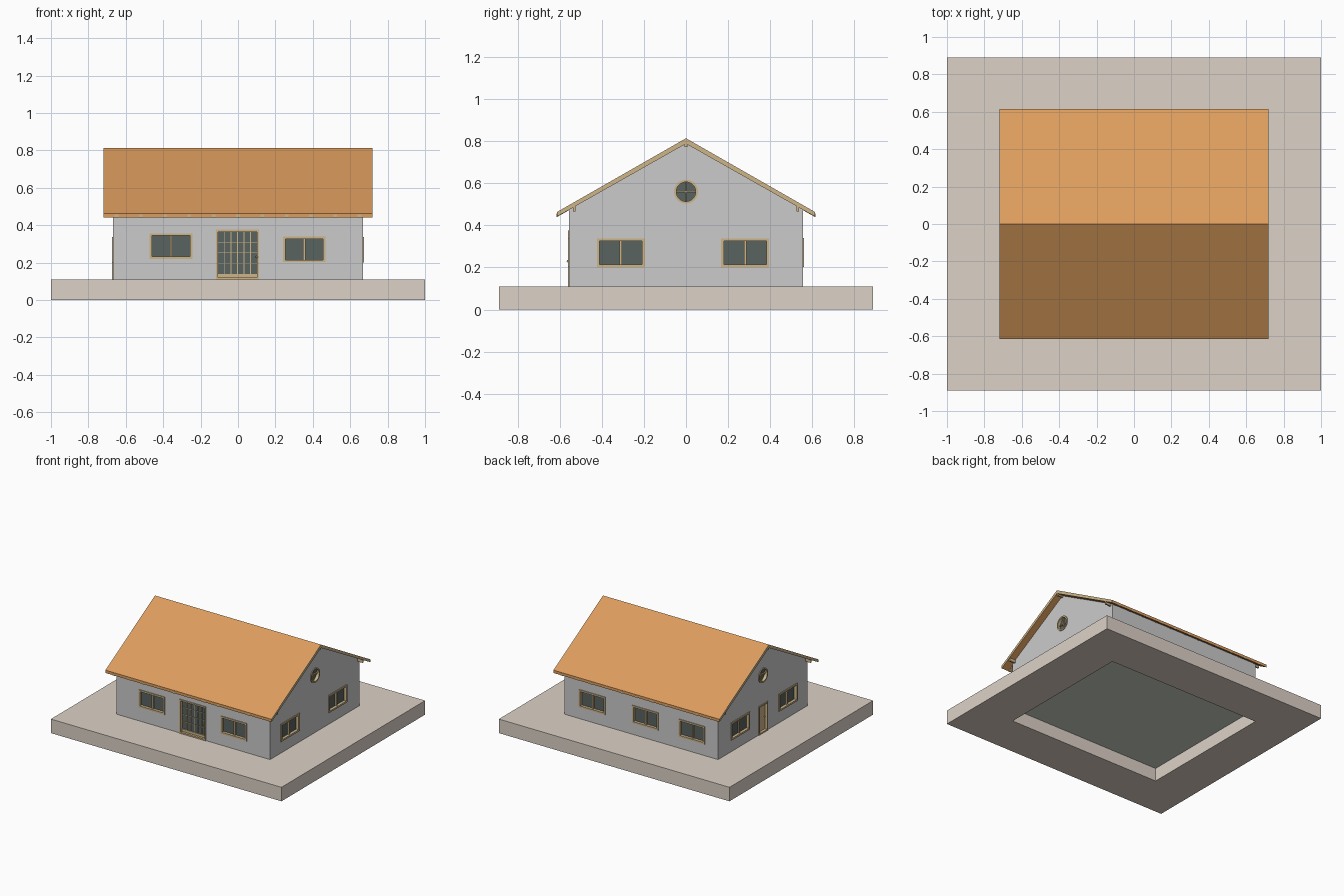
import bpy, bmesh
from math import radians, pi
from mathutils import Matrix, Vector

if "Cube" in bpy.data.objects:
    bpy.data.objects.remove(bpy.data.objects["Cube"])

def material(name, rgb):
    m = bpy.data.materials.new(name)
    m.diffuse_color = (*rgb, 1)
    m.use_nodes = True
    m.node_tree.nodes["Principled BSDF"].inputs["Base Color"].default_value = m.diffuse_color
    return m

TILE = material("roof_orange", (0.72, 0.34, 0.11))
WOOD = material("pale_wood", (0.62, 0.46, 0.25))
GLASS = material("dark_glass", (0.10, 0.125, 0.115))
STONE = material("warm_stone", (0.72, 0.64, 0.57))
FLOOR = material("floor_grey", (0.62, 0.66, 0.57))

HX, HY = 0.667, 0.555          # house half sizes
G = 0.11                       # ground level on the slab

def finish(name, bm, mats=(), matrix=None):
    bmesh.ops.recalc_face_normals(bm, faces=bm.faces)
    if matrix:
        bm.transform(matrix)
    me = bpy.data.meshes.new(name)
    bm.to_mesh(me)
    bm.free()
    for m in mats:
        me.materials.append(m)
    ob = bpy.data.objects.new(name, me)
    bpy.context.collection.objects.link(ob)
    return ob

def box(bm, x0, x1, y0, y1, z0, z1, mat=0):
    mx = Matrix.Translation(((x0 + x1) / 2, (y0 + y1) / 2, (z0 + z1) / 2))
    mx = mx @ Matrix.Diagonal((x1 - x0, y1 - y0, z1 - z0, 1))
    for v in bmesh.ops.create_cube(bm, size=1, matrix=mx)["verts"]:
        for f in v.link_faces:
            f.material_index = mat

def box_object(name, dims, mat):
    bm = bmesh.new()
    box(bm, *dims)
    return finish(name, bm, [mat])

def prism(bm, profile, x0, x1):
    f = bm.faces.new([bm.verts.new((x0, y, z)) for y, z in profile])
    new = bmesh.ops.extrude_face_region(bm, geom=[f])["geom"]
    bmesh.ops.translate(bm, vec=(x1 - x0, 0, 0),
                        verts=[v for v in new if isinstance(v, bmesh.types.BMVert)])

def cut(ob, cutter):
    mod = ob.modifiers.new("cut", "BOOLEAN")
    mod.operation, mod.solver, mod.object = "DIFFERENCE", "EXACT", cutter
    cutter.hide_render = True
    cutter.hide_viewport = True

# wall frames: local x runs along the wall, -y points outwards
def side(turn, dist):
    return Matrix.Rotation(radians(turn), 4, "Z") @ Matrix.Translation((0, -dist, 0))

FRONT, RIGHT, BACK, LEFT = side(0, HY), side(90, HX), side(180, HY), side(270, HX)
openings = bmesh.new()

def opening(wall, x0, x1, z0, z1):
    t = bmesh.new()
    e = 0.004
    box(t, x0 + e, x1 - e, -0.05, 0.1, z0 + e, z1 - e)
    add_cutter(t, wall)

def add_cutter(t, wall):
    t.transform(wall)
    me = bpy.data.meshes.new("tmp")
    t.to_mesh(me)
    t.free()
    openings.from_mesh(me)
    bpy.data.meshes.remove(me)

def frame(bm, x0, x1, z0, z1, w=0.013):
    d0, d1 = -0.006, 0.045
    box(bm, x0, x0 + w, d0, d1, z0, z1)
    box(bm, x1 - w, x1, d0, d1, z0, z1)
    box(bm, x0 + w, x1 - w, d0, d1, z1 - w, z1)
    box(bm, x0 + w, x1 - w, d0, d1, z0, z0 + w)

def window(name, wall, cx, cz):
    x0, x1, z0, z1 = cx - 0.114, cx + 0.114, cz - 0.069, cz + 0.069
    bm = bmesh.new()
    frame(bm, x0, x1, z0, z1)
    box(bm, cx - 0.006, cx + 0.006, 0.005, 0.03, z0, z1)
    box(bm, x0 + 0.01, x1 - 0.01, 0.016, 0.022, z0 + 0.01, z1 - 0.01, 1)
    finish(name, bm, [WOOD, GLASS], wall)
    opening(wall, x0, x1, z0, z1)

def round_window(name, wall, cz):
    bm = bmesh.new()
    pts = [(0.046, -0.006), (0.057, -0.006), (0.057, 0.045), (0.046, 0.045)]
    vs = [bm.verts.new((r, y, cz)) for r, y in pts]
    es = [bm.edges.new((vs[i], vs[(i + 1) % 4])) for i in range(4)]
    bmesh.ops.spin(bm, geom=vs + es, cent=(0, 0, cz), axis=(0, 1, 0),
                   angle=2 * pi, steps=32, use_merge=True)
    bmesh.ops.remove_doubles(bm, verts=bm.verts, dist=1e-5)
    box(bm, -0.048, 0.048, 0.008, 0.03, cz - 0.003, cz + 0.003)
    box(bm, -0.003, 0.003, 0.008, 0.03, cz - 0.048, cz + 0.048)
    turn = Matrix.Translation((0, 0.02, cz)) @ Matrix.Rotation(pi / 2, 4, "X")
    disc = dict(cap_ends=True, segments=32)
    for v in bmesh.ops.create_cone(bm, radius1=0.05, radius2=0.05, depth=0.006,
                                   matrix=turn, **disc)["verts"]:
        for f in v.link_faces:
            f.material_index = 1
    finish(name, bm, [WOOD, GLASS], wall)
    t = bmesh.new()
    bmesh.ops.create_cone(t, radius1=0.053, radius2=0.053, depth=0.15, matrix=turn, **disc)
    add_cutter(t, wall)

# windows
window("front_window_left", FRONT, -0.358, 0.288)
window("front_window_right", FRONT, 0.354, 0.271)
for i, x in enumerate((-0.424, 0.037, 0.441)):
    window(f"back_window_{i + 1}", BACK, x, 0.27)
for label, wall, s in (("right", RIGHT, 1), ("left", LEFT, -1)):
    window(f"{label}_window_1", wall, -0.31 * s, 0.269)
    window(f"{label}_window_2", wall, 0.281 * s, 0.269)
    round_window(f"{label}_round_window", wall, 0.56)

# glazed front door with grid bars and a knob
x0, x1, z1 = -0.117, 0.112, 0.376
bm = bmesh.new()
frame(bm, x0, x1, G, z1, 0.011)
box(bm, x0 + 0.01, x1 - 0.01, 0.012, 0.032, G, 0.14)
box(bm, x0 + 0.01, x1 - 0.01, 0.02, 0.026, 0.138, z1 - 0.01, 1)
for i in range(1, 6):
    x = x0 + 0.011 + (x1 - x0 - 0.022) * i / 6
    box(bm, x - 0.0018, x + 0.0018, 0.014, 0.022, 0.14, z1 - 0.01)
for i in range(1, 4):
    z = 0.14 + 0.225 * i / 4
    box(bm, x0 + 0.011, x1 - 0.011, 0.015, 0.021, z - 0.0015, z + 0.0015)
bmesh.ops.create_uvsphere(bm, u_segments=12, v_segments=8, radius=0.006,
                          matrix=Matrix.Translation((x1 - 0.012, -0.006, 0.23)))
finish("front_door", bm, [WOOD, GLASS], FRONT)
opening(FRONT, x0, x1, G - 0.02, z1)

# solid side door
bm = bmesh.new()
frame(bm, -0.056, 0.056, G, 0.335, 0.01)
box(bm, -0.05, 0.05, 0.014, 0.03, G, 0.33)
bmesh.ops.create_uvsphere(bm, u_segments=12, v_segments=8, radius=0.005,
                          matrix=Matrix.Translation((0.036, 0.01, 0.22)))
finish("side_door", bm, [WOOD], LEFT)
opening(LEFT, -0.056, 0.056, G - 0.02, 0.335)

# hollow gabled walls
def gable(hy, z0, eave, peak):
    return [(-hy, z0), (hy, z0), (hy, eave), (0, peak), (-hy, eave)]

bm = bmesh.new()
prism(bm, gable(HY, G, 0.476, 0.79), -HX, HX)
walls = finish("walls", bm)
bm = bmesh.new()
prism(bm, gable(HY - 0.04, 0, 0.465, 0.755), -HX + 0.04, HX - 0.04)
cut(walls, finish("room_cutter", bm))
cut(walls, finish("openings_cutter", openings))

# base slab with a footprint hole, closed by the floor
slab = box_object("base_slab", (-1, 1, -0.89, 0.89, 0, G), STONE)
cut(slab, box_object("slab_cutter", (-HX, HX, -HY, HY, -0.1, 0.2), STONE))
box_object("floor", (-HX, HX, -HY, HY, 0.103, G), FLOOR)

# roof covering, gable trims and rafters share one chevron profile
def chevron(y, drop=0.0, rise=0.0):
    top, bot = 0.814 - rise, 0.788 - drop
    e0, e1 = 0.463 - rise, 0.441 - drop
    return [(-y, e0), (0, top), (y, e0), (y, e1), (0, bot), (-y, e1)]

bm = bmesh.new()
prism(bm, chevron(0.614), -0.717, 0.717)
finish("roof", bm, [TILE])
bm = bmesh.new()
for s in (-1, 1):
    prism(bm, chevron(0.614), 0.717 * s, 0.72 * s)
finish("gable_trim", bm, [WOOD])
bm = bmesh.new()
for i in range(11):
    x = -0.65 + 0.13 * i
    prism(bm, chevron(0.6145, 0.002, 0.006), x - 0.01, x + 0.01)
finish("rafters", bm, [WOOD])

# purlins and ridge beam poking out below the roof
for name, y, z0, z1 in (("ridge_beam", 0, 0.772, 0.792),
                        ("front_purlin", -0.532, 0.467, 0.492),
                        ("back_purlin", 0.532, 0.467, 0.492)):
    box_object(name, (-0.714, 0.714, y - 0.006, y + 0.006, z0, z1), WOOD)
